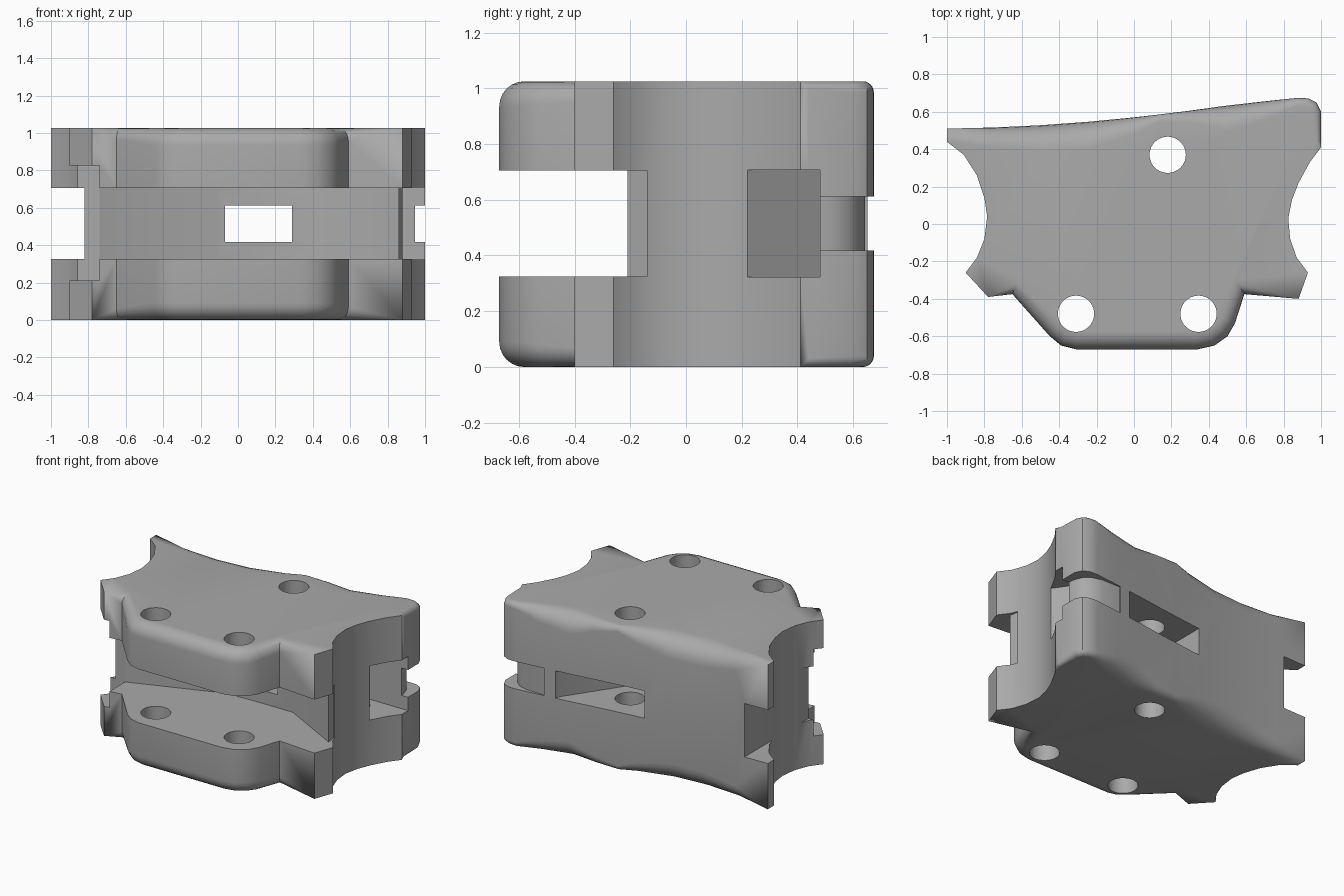
import bpy, bmesh, math
from mathutils import Vector

cube = bpy.data.objects.get("Cube")
if cube:
    bpy.data.objects.remove(cube, do_unlink=True)

HEIGHT = 1.025

grey = bpy.data.materials.new("plain grey")
grey.use_nodes = True
grey.diffuse_color = (0.4, 0.4, 0.4, 1)
grey.node_tree.nodes["Principled BSDF"].inputs["Base Color"].default_value = grey.diffuse_color


def finish(name, bm):
    bmesh.ops.remove_doubles(bm, verts=bm.verts, dist=0.0005)
    bmesh.ops.recalc_face_normals(bm, faces=bm.faces)
    mesh = bpy.data.meshes.new(name)
    bm.to_mesh(mesh)
    bm.free()
    obj = bpy.data.objects.new(name, mesh)
    bpy.context.collection.objects.link(obj)
    return obj


def bridge(bm, rings):
    """Skin a stack of equal rings and cap both ends."""
    n = len(rings[0])
    for low, high in zip(rings, rings[1:]):
        for i in range(n):
            j = (i + 1) % n
            bm.faces.new((low[i], low[j], high[j], high[i]))
    bm.faces.new(rings[0][::-1])
    bm.faces.new(rings[-1])


def prism(name, points, z0, z1):
    bm = bmesh.new()
    bridge(bm, [[bm.verts.new((x, y, z)) for x, y in points] for z in (z0, z1)])
    return finish(name, bm)


def rounded_block(name, outline):
    """Extrude an outline of (x, y, edge radius) with rounded rims."""
    pts = [Vector(p[:2]) for p in outline]
    n = len(pts)
    inward = []
    for i in range(n):
        a = (pts[i] - pts[i - 1]).normalized()
        b = (pts[(i + 1) % n] - pts[i]).normalized()
        m = (Vector((-a.y, a.x)) + Vector((-b.y, b.x))).normalized()
        inward.append(m / max(0.75, m.dot(Vector((-a.y, a.x)))))
    steps = [math.radians(15 * k) for k in range(7)]
    bm = bmesh.new()
    rings = []
    for top in (False, True):
        for t in (steps[::-1] if top else steps):
            ring = []
            for p, d, (_, _, r) in zip(pts, inward, outline):
                q = p + d * r * (1 - math.sin(t))
                z = r * (1 - math.cos(t))
                ring.append(bm.verts.new((q.x, q.y, HEIGHT - z if top else z)))
            rings.append(ring)
    bridge(bm, rings)
    return finish(name, bm)


# Outline: hollow right end, front lobe, hollow left end, wavy back rim
right_end = [(-1, .51), (-1, .44), (-.91, .37), (-.84, .26), (-.8, .14), (-.785, .04),
             (-.8, -.08), (-.84, -.18), (-.9, -.26), (-.78, -.39)]
lobe = [(-.65, -.375, .06), (-.45, -.6, .09), (-.39, -.65, .09), (-.31, -.67, .09),
        (.34, -.67, .09), (.43, -.65, .09), (.5, -.6, .09), (.54, -.53, .08), (.59, -.375, .07)]
left_end = [(.88, -.4), (.93, -.26), (.87, -.18), (.835, -.08), (.825, .03),
            (.845, .13), (.88, .22), (.94, .33), (1, .41)]
back = [(1, .44, .03), (1, .6, .04), (.975, .65, .04), (.93, .672, .04), (.87, .674, .04),
        (.7, .656, .09), (.48, .631, .13), (.3, .606, .07), (.13, .585, .035), (0, .57, .085),
        (-.25, .546, .14), (-.5, .528, .14), (-.75, .516, .1)]
body = rounded_block("clamp_body", [(x, y, 0) for x, y in right_end] + lobe
                     + [(x, y, 0) for x, y in left_end] + back)

cutters = []

# Wide front slot with a hollowed rear wall
cutters.append(prism("front_slot", [
    (-1.2, -.9), (1.2, -.9), (1.2, -.14), (.848, -.14), (.86, -.21), (.41, .03),
    (.14, .03), (-.11, .02), (-.74, -.21), (-1.2, -.21)], .325, .705))

# Window through to the back
cutters.append(prism("back_window", [
    (-.07, -.15), (.29, -.15), (.29, .2), (.57, .613), (.62, .8), (-.07, .8)], .418, .612))

# Wedge pocket in the left end
cutters.append(prism("left_pocket", [
    (.88, .22), (1.2, -.1), (1.2, .48), (.7, .48)], .323, .707))

# Curved groove around the back left corner
cutters.append(prism("corner_groove", [
    (.95, .44), (1.2, .44), (1.2, .9), (.66, .9), (.66, .643), (.8, .642),
    (.87, .622), (.92, .58), (.945, .52)], .418, .612))

# Notches in the right end
cutters.append(prism("spike_notch", [
    (-1.2, -.22), (-.82, -.22), (-.82, .8), (-1.2, .8)], .3251, .7049))
cutters.append(prism("tab_notch", [
    (-1.2, -.7), (-.74, -.7), (-.74, -.205), (-1.2, -.205)], .21, .825))

# Three bolt holes
for cx, cy in ((.18, .37), (-.31, -.48), (.345, -.48)):
    ring = [(cx + .097 * math.cos(math.tau * k / 40), cy + .097 * math.sin(math.tau * k / 40))
            for k in range(40)]
    cutters.append(prism("bolt_hole", ring, -.1, HEIGHT + .1))

bpy.ops.object.select_all(action="DESELECT")
bpy.context.view_layer.objects.active = body
body.select_set(True)
for cutter in cutters:
    cutter.hide_render = True
    mod = body.modifiers.new(cutter.name, "BOOLEAN")
    mod.operation = "DIFFERENCE"
    mod.solver = "EXACT"
    mod.object = cutter
    bpy.ops.object.modifier_apply(modifier=mod.name)
    bpy.data.objects.remove(cutter, do_unlink=True)

body.data.materials.clear()
body.data.materials.append(grey)
bpy.ops.object.shade_smooth_by_angle(angle=math.radians(32))
